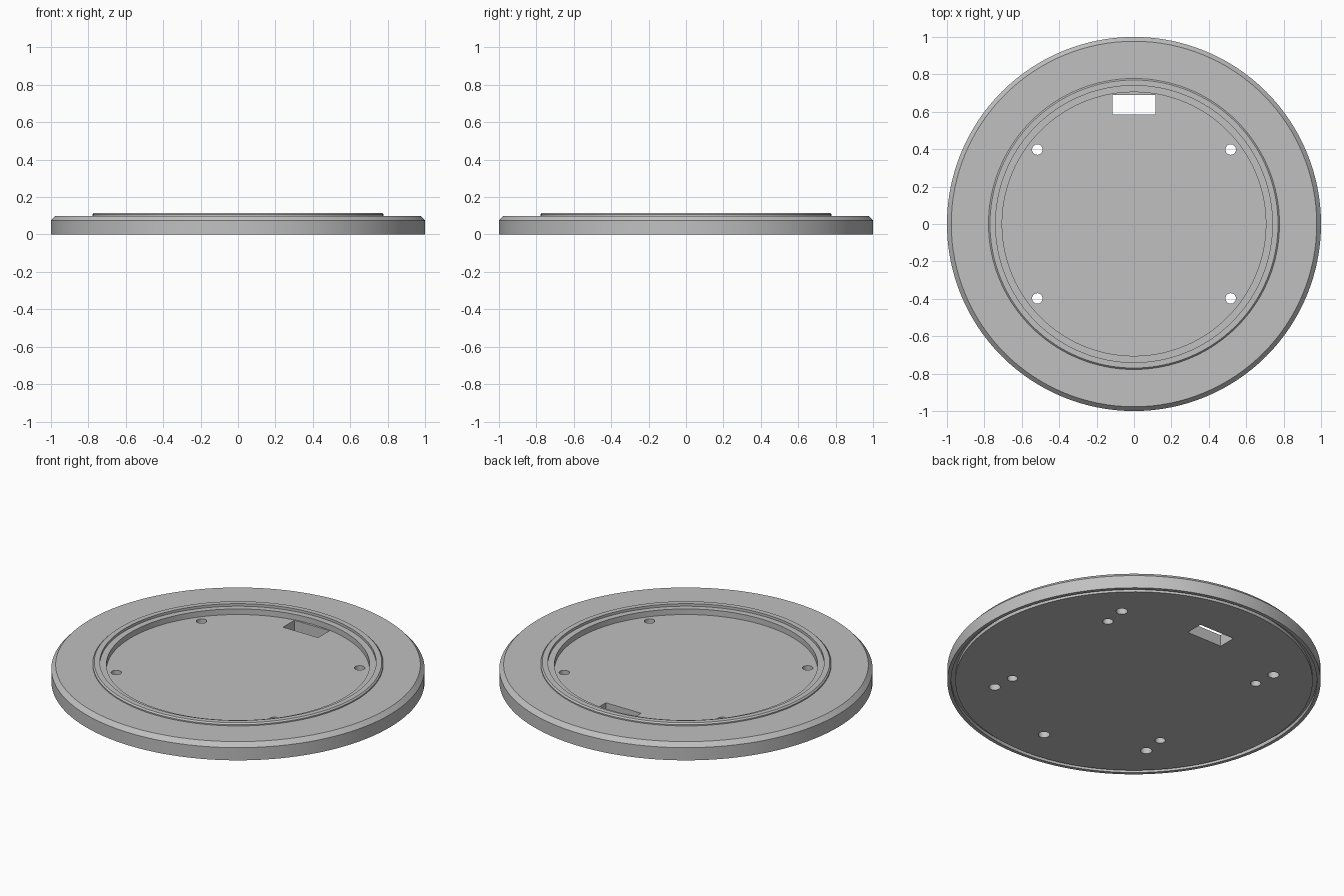
import bpy, bmesh, math
from mathutils import Matrix, Vector

if "Cube" in bpy.data.objects:
    bpy.data.objects.remove(bpy.data.objects["Cube"])

# Single grey material
grey = bpy.data.materials.new("plain_grey")
grey.use_nodes = True
colour = (0.53, 0.53, 0.53, 1)
grey.diffuse_color = colour
grey.node_tree.nodes["Principled BSDF"].inputs["Base Color"].default_value = colour


def add_object(name, bm):
    bmesh.ops.recalc_face_normals(bm, faces=bm.faces)
    mesh = bpy.data.meshes.new(name)
    bm.to_mesh(mesh)
    bm.free()
    mesh.materials.append(grey)
    obj = bpy.data.objects.new(name, mesh)
    bpy.context.collection.objects.link(obj)
    return obj


def lathe(name, profile, steps=128):
    bm = bmesh.new()
    verts = [bm.verts.new((r, 0, z)) for r, z in profile]
    edges = [bm.edges.new(pair) for pair in zip(verts, verts[1:])]
    bmesh.ops.spin(bm, geom=verts + edges, cent=(0, 0, 0), axis=(0, 0, 1),
                   angle=math.tau, steps=steps)
    bmesh.ops.remove_doubles(bm, verts=bm.verts, dist=1e-4)
    return add_object(name, bm)


# Round plate: underside groove, chamfered edge, raised lip, inner ledge, sunken floor
profile = [(0, 0), (0.957, 0), (0.957, 0.02), (0.98, 0.02), (0.98, 0), (1, 0),
           (1, 0.075), (0.977, 0.1), (0.778, 0.1), (0.778, 0.107), (0.77, 0.115),
           (0.74, 0.115), (0.74, 0.1), (0.705, 0.1), (0.705, 0.067), (0, 0.067)]
plate = lathe("base_plate", profile)

# All openings gathered in one cutter
bm = bmesh.new()


def cut_hole(x, y, radius, bottom, top):
    bmesh.ops.create_cone(bm, cap_ends=True, segments=32, radius1=radius,
                          radius2=radius, depth=top - bottom,
                          matrix=Matrix.Translation((x, y, (top + bottom) / 2)))


# Four screw holes go through; four blind holes sit under the lip
for sx in (-1, 1):
    for sy in (-1, 1):
        cut_hole(sx * 0.517, sy * 0.398, 0.028, -0.1, 0.2)
        cut_hole(sx * 0.53, sy * 0.53, 0.031, -0.1, 0.06)
cut_hole(0, -0.75, 0.031, -0.1, 0.06)

# Rectangular cable slot
slot = Matrix.Translation((0, 0.638, 0.05)) @ Matrix.Diagonal(Vector((0.23, 0.106, 0.3, 1)))
bmesh.ops.create_cube(bm, size=1, matrix=slot)
cutter = add_object("hole_cutter", bm)
cutter.hide_render = True

# Cut, then drop the cutter
cut = plate.modifiers.new("holes", 'BOOLEAN')
cut.operation = 'DIFFERENCE'
cut.solver = 'EXACT'
cut.object = cutter
bpy.ops.object.select_all(action='DESELECT')
plate.select_set(True)
bpy.context.view_layer.objects.active = plate
bpy.ops.object.modifier_apply(modifier=cut.name)
bpy.data.objects.remove(cutter)
bpy.ops.object.shade_smooth_by_angle(angle=math.radians(25))
